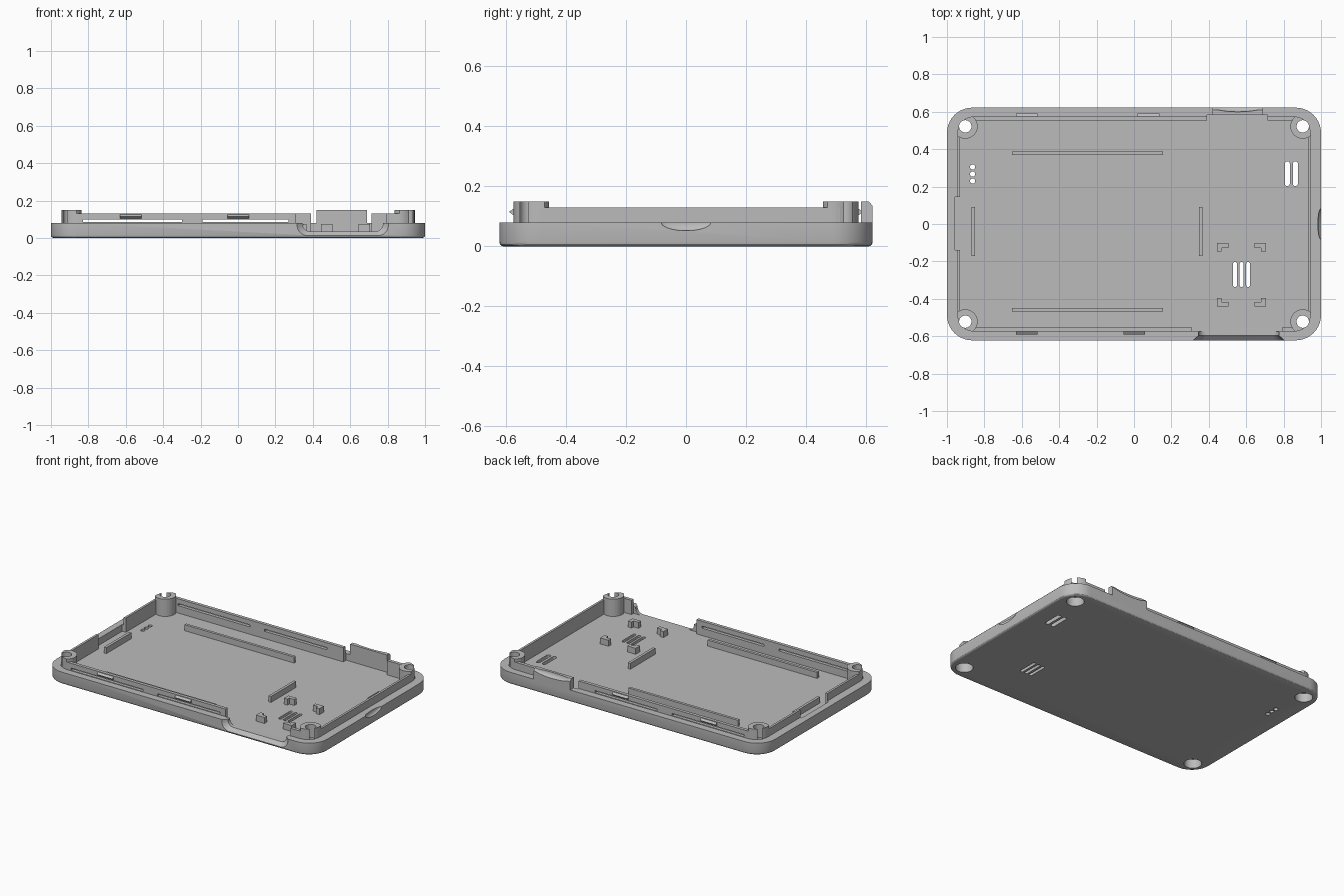
import bpy, bmesh, math
from mathutils import Matrix

if "Cube" in bpy.data.objects:
    bpy.data.objects.remove(bpy.data.objects["Cube"], do_unlink=True)

grey = bpy.data.materials.new("matte grey plastic")
grey.use_nodes = True
colour = (0.5, 0.5, 0.5, 1)
grey.diffuse_color = colour
grey.node_tree.nodes["Principled BSDF"].inputs["Base Color"].default_value = colour


def make(name, bm):
    bmesh.ops.recalc_face_normals(bm, faces=bm.faces)
    mesh = bpy.data.meshes.new(name)
    bm.to_mesh(mesh)
    bm.free()
    mesh.materials.append(grey)
    ob = bpy.data.objects.new(name, mesh)
    bpy.context.collection.objects.link(ob)
    return ob


def loft(name, lower, upper):
    bm = bmesh.new()
    a = [bm.verts.new(p) for p in lower]
    b = [bm.verts.new(p) for p in upper]
    bm.faces.new(a)
    bm.faces.new(b)
    for i in range(len(a)):
        j = (i + 1) % len(a)
        bm.faces.new((a[i], a[j], b[j], b[i]))
    return make(name, bm)


def prism(name, outline, z0, z1):
    return loft(name, [(x, y, z0) for x, y in outline], [(x, y, z1) for x, y in outline])


def rounded(x0, x1, y0, y1, r, n=10):
    pts = []
    for k, (cx, cy) in enumerate([(x1 - r, y1 - r), (x0 + r, y1 - r), (x0 + r, y0 + r), (x1 - r, y0 + r)]):
        for i in range(n + 1):
            a = math.pi / 2 * (k + i / n)
            pts.append((cx + r * math.cos(a), cy + r * math.sin(a)))
    return pts


def box(name, x0, x1, y0, y1, z0, z1):
    return prism(name, [(x0, y0), (x1, y0), (x1, y1), (x0, y1)], z0, z1)


def cylinder(name, x, y, r, z0, z1, n=32):
    ring = [(x + r * math.cos(math.tau * i / n), y + r * math.sin(math.tau * i / n)) for i in range(n)]
    return prism(name, ring, z0, z1)


def ellipsoid(name, centre, radii):
    bm = bmesh.new()
    m = Matrix.Translation(centre) @ Matrix.Diagonal((*radii, 1))
    bmesh.ops.create_uvsphere(bm, u_segments=64, v_segments=24, radius=1, matrix=m)
    return make(name, bm)


def combine(target, tool, operation="DIFFERENCE"):
    mod = target.modifiers.new("cut", "BOOLEAN")
    mod.operation, mod.object, mod.solver = operation, tool, "EXACT"
    bpy.context.view_layer.objects.active = target
    bpy.ops.object.modifier_apply(modifier=mod.name)
    bpy.data.objects.remove(tool, do_unlink=True)


FLOOR, RIM, LIP, TOP = 0.035, 0.08, 0.13, 0.15
W, D = 1.0, 0.622
LW, LD = 0.945, 0.575

# Outer tray with softened bottom edge
bm = bmesh.new()
base = bm.faces.new([bm.verts.new((x, y, 0)) for x, y in rounded(-W, W, -D, D, 0.135)])
bottom_edges = list(base.edges)
up = bmesh.ops.extrude_face_region(bm, geom=[base], use_keep_orig=True)["geom"]
bmesh.ops.translate(bm, vec=(0, 0, RIM), verts=[v for v in up if isinstance(v, bmesh.types.BMVert)])
bmesh.ops.bevel(bm, geom=bottom_edges, offset=0.014, segments=3, profile=0.5, affect="EDGES")
tray = make("tray", bm)

# Raised lip and hollow interior
lip_outline = rounded(-LW, LW, -LD, LD, 0.09)
combine(tray, prism("lip", lip_outline, 0.06, LIP), "UNION")
combine(tray, prism("cavity", rounded(-0.93, 0.93, -0.553, 0.553, 0.075), FLOOR, 1))

# Recesses in the walls: left side, back, front
combine(tray, box("left_recess", -0.957, -0.8, -0.14, 0.145, FLOOR, 1))
combine(tray, box("back_recess", 0.39, 0.713, 0.5, 0.583, FLOOR, 1))
combine(tray, box("front_recess", 0.31, 0.79, -0.576, -0.5, FLOOR, 1))

# Flared opening through the front wall
outer = rounded(0.315, 0.805, 0.012, 0.4, 0.055)
inner = rounded(0.345, 0.775, FLOOR, 0.4, 0.04)
combine(tray, loft("front_opening", [(x, -D - 0.001, z) for x, z in outer],
                   [(x, -0.597, z) for x, z in inner]))
combine(tray, loft("front_passage", [(x, -0.6, z) for x, z in inner],
                   [(x, -0.5, z) for x, z in inner]))

# Thin slits under the long lips
for y in (-0.565, 0.565):
    for x0, x1 in ((-0.83, -0.3), (-0.19, 0.27)):
        combine(tray, box("slit", x0, x1, y - 0.03, y + 0.03, 0.084, 0.098))

# Corner screw posts, trimmed to the lip outline, with counterbored holes
for x in (-0.902, 0.902):
    for y in (-0.522, 0.522):
        post = cylinder("post", x, y, 0.066, 0.02, TOP)
        combine(post, prism("trim", lip_outline, 0, 1), "INTERSECT")
        combine(tray, post, "UNION")
        combine(tray, cylinder("bore", x, y, 0.033, -1, 1))
        combine(tray, cylinder("counterbore", x, y, 0.054, -1, 0.06))

# Tall back tab with chamfered, scooped outer edge
side = [(0.583, 0.06), (D, 0.06), (D, 0.135), (0.609, TOP), (0.583, TOP)]
tab = loft("back_tab", [(0.42, y, z) for y, z in side], [(0.69, y, z) for y, z in side])
combine(tray, tab, "UNION")
combine(tray, ellipsoid("scoop", (0.555, 0.628, TOP), (0.14, 0.028, 0.03)))

# Thumb notch on the right-hand end
combine(tray, ellipsoid("thumb_notch", (W, 0, RIM), (0.017, 0.083, 0.028)))

# Vent slots and indicator holes through the floor
for x in (0.54, 0.575, 0.61):
    combine(tray, prism("slot", rounded(x - 0.01, x + 0.01, -0.337, -0.203, 0.009, 4), -1, 0.06))
for x in (0.82, 0.863):
    combine(tray, prism("slot", rounded(x - 0.013, x + 0.013, 0.203, 0.335, 0.012, 4), -1, 0.06))
for y in (0.23, 0.267, 0.305):
    combine(tray, cylinder("light_hole", -0.863, y, 0.014, -1, 0.06, 16))

# Support ribs on the floor
Z0, Z1 = FLOOR - 0.005, 0.075
for y in (-0.458, 0.378):
    box("long_rib", -0.653, 0.155, y - 0.009, y + 0.009, Z0, Z1)
for x in (-0.86, 0.356):
    box("short_rib", x - 0.009, x + 0.009, -0.172, 0.092, Z0, Z1)

# Four corner brackets around the main vent
for sx in (-1, 1):
    for sy in (-1, 1):
        cx, cy, t = 0.574 + sx * 0.131, -0.272 + sy * 0.17, 0.026
        ell = [(0, 0), (0.062, 0), (0.062, t), (t, t), (t, 0.046), (0, 0.046)]
        prism("corner_bracket", [(cx - sx * u, cy - sy * v) for u, v in ell], Z0, Z1)

# Wedge-shaped snap clips on the lips
for s, starts in ((-1, (-0.63, -0.056)), (1, (-0.63, 0.02))):
    for x in starts:
        wedge = [(s * 0.57, 0.1), (s * 0.59, 0.115), (s * 0.57, LIP - 0.001)]
        loft("snap_clip", [(x, y, z) for y, z in wedge], [(x + 0.115, y, z) for y, z in wedge])

# Smooth the curved walls, keep edges crisp
bpy.ops.object.select_all(action="DESELECT")
tray.select_set(True)
bpy.context.view_layer.objects.active = tray
bpy.ops.object.shade_smooth_by_angle(angle=math.radians(30))
